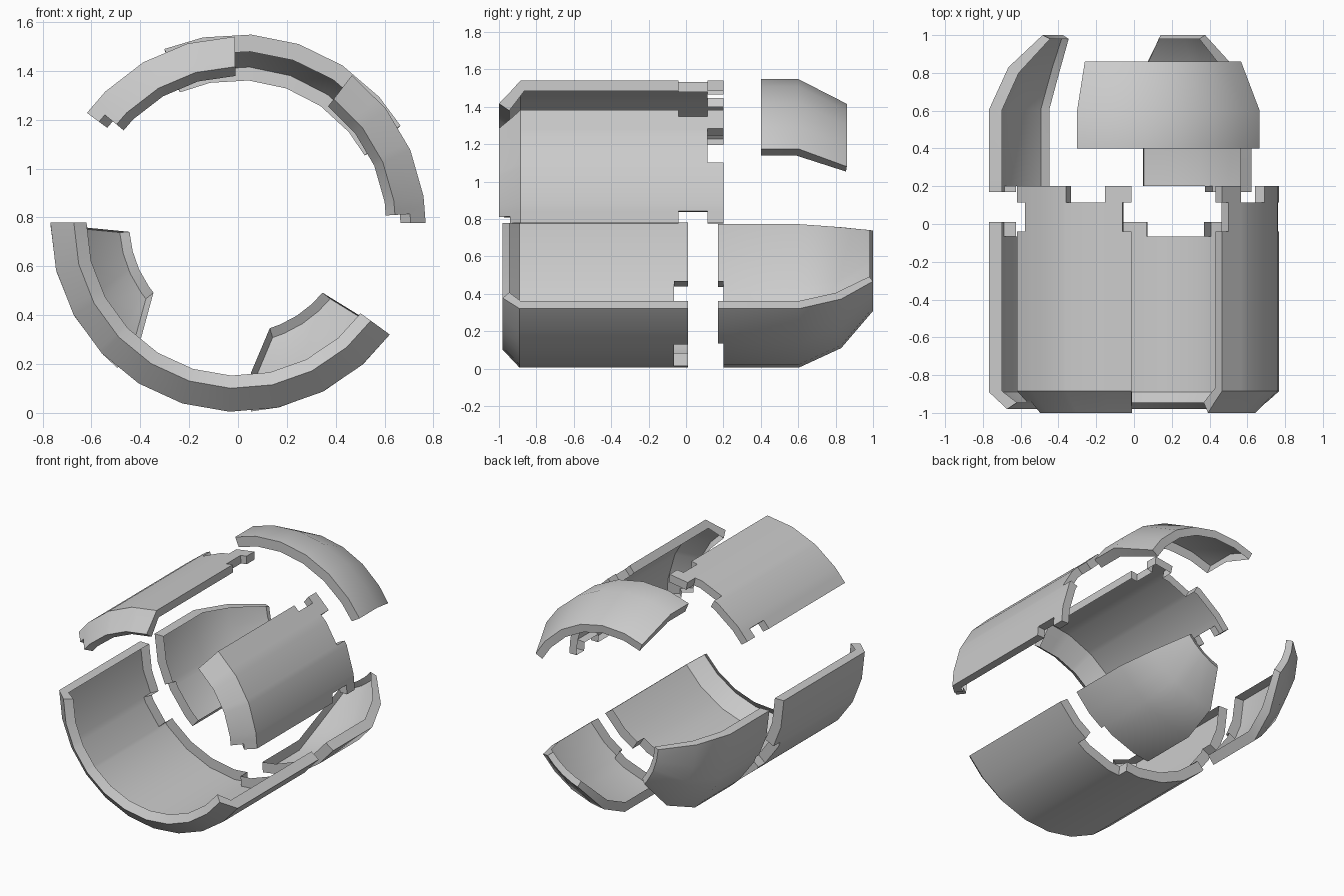
import bpy, bmesh
from math import cos, sin, radians
from mathutils import Vector

if "Cube" in bpy.data.objects:
    bpy.data.objects.remove(bpy.data.objects["Cube"])

CZ = 0.772      # height of the shell axis (runs along y)
STEP = 14.67    # facet angle


def shell(name, start, end, stations, gaps=(), first=None):
    """Curved skin with an inward rim along every edge, open on the inside.
    stations: (y_out, r_out, y_rim, r_rim, start shift, end shift).
    gaps: (row, angle from, angle to), measured from the start edge, are left open."""
    span = end - start
    total = abs(span)
    # facet corners as distances along the arc
    corners, a = [0.0], first or STEP
    while a < total - 2:
        corners.append(a)
        a += STEP
    corners.append(total)
    cols = set(corners)
    for _, g0, g1 in gaps:
        cols |= {max(0, g0), min(total, g1)}
    cols = sorted(cols)
    nc, nr = len(cols) - 1, len(stations) - 1

    def point(y, r, s0, s1, d):
        k = max(i for i in range(len(corners) - 1) if corners[i] <= d)
        t = (d - corners[k]) / (corners[k + 1] - corners[k])
        p = []
        for c in (corners[k], corners[k + 1]):
            ang = radians(start + s0 + (span + s1 - s0) * c / total)
            p.append((r * cos(ang), r * sin(ang)))
        return (p[0][0] * (1 - t) + p[1][0] * t, y,
                CZ + p[0][1] * (1 - t) + p[1][1] * t)

    def solid(i, j):
        if not (0 <= i < nr and 0 <= j < nc):
            return False
        mid = (cols[j] + cols[j + 1]) / 2
        return not any(r == i and g0 < mid < g1 for r, g0, g1 in gaps)

    bm = bmesh.new()
    out, rim = {}, {}
    for i, (yo, ro, yi, ri, s0, s1) in enumerate(stations):
        for j, d in enumerate(cols):
            out[i, j] = bm.verts.new(point(yo, ro, s0, s1, d))
            rim[i, j] = bm.verts.new(point(yi, ri, s0, s1, d))
    for i in range(nr):
        for j in range(nc):
            if not solid(i, j):
                continue
            q = [(i, j), (i + 1, j), (i + 1, j + 1), (i, j + 1)]
            skin = bm.faces.new([out[k] for k in q])
            near = [(i, j - 1), (i + 1, j), (i, j + 1), (i - 1, j)]
            for n in range(4):
                if not solid(*near[n]):
                    p0, p1 = q[n], q[(n + 1) % 4]
                    bm.faces.new([out[p1], out[p0], rim[p0], rim[p1]])
    loose = [v for v in bm.verts if not v.link_faces]
    bmesh.ops.delete(bm, geom=loose, context='VERTS')
    # make the skin face away from the axis
    bm.normal_update()
    mid = skin.calc_center_median()
    if skin.normal.dot(Vector((mid.x, 0, mid.z - CZ))) < 0:
        bmesh.ops.reverse_faces(bm, faces=bm.faces)
    mesh = bpy.data.meshes.new(name)
    bm.to_mesh(mesh)
    bm.free()
    ob = bpy.data.objects.new(name, mesh)
    bpy.context.collection.objects.link(ob)
    # smooth around the curve, keep chamfers and rims sharp
    bpy.ops.object.select_all(action='DESELECT')
    ob.select_set(True)
    bpy.context.view_layer.objects.active = ob
    bpy.ops.object.shade_smooth_by_angle(angle=radians(32))
    return ob


RO, RI = 0.768, 0.698


def ring(y, ri=RI):
    return (y, RO, y, ri, 0, 0)


# lower front plate with notched back edge
shell("lower_front_plate", 179.4, 324,
      [(-0.98, 0.672, -0.945, 0.62, 0, 0), (-0.89, RO, -0.885, RI, 0, 0),
       ring(-0.065), ring(0.01)],
      gaps=[(2, 26.5, 42.5), (2, 96, 123)])

# two upper front plates: same plate, running in opposite directions
for name, a0, a1 in (("upper_left_plate", 91, 143.6), ("upper_right_plate", 52.6, 0.4)):
    total = abs(a1 - a0)
    shell(name, a0, a1,
          [(-1.0, 0.645, -0.945, 0.607, 0, 0), (-0.94, 0.707, -0.9, 0.665, 0, 0),
           (-0.885, RO, -0.865, 0.712, 0, 0),
           ring(-0.04, 0.712), ring(0.115, 0.712), ring(0.2, 0.712)],
          gaps=[(0, total - 3, 60), (3, 0, 3.6), (3, total - 4.8, 60), (4, 10.5, 27)])

# upper rear plate
shell("upper_rear_plate", 31.2, 112.8,
      [(0.4, 0.778, 0.4, 0.708, 0, 0), (0.6, 0.778, 0.59, 0.708, 0, 0),
       (0.86, 0.645, 0.855, 0.59, -2.7, 1)], first=10.8)


def rear(name, start, end, mid, tip, gaps, first=None):
    shell(name, start, end,
          [ring(0.17), ring(0.2), ring(0.605),
           (0.83, 0.665, 0.8, 0.61, *mid), (1.0, 0.485, 0.98, 0.445, *tip)],
          gaps, first)


# lower rear plates, narrowing towards the tail
rear("lower_left_rear_plate", 180, 230, (1.4, -0.5), (4, -11), [(0, 26, 60)])
rear("lower_right_rear_plate", 274, 324, (1, -1), (13, -3), [(0, 0, 29)], first=8.7)
